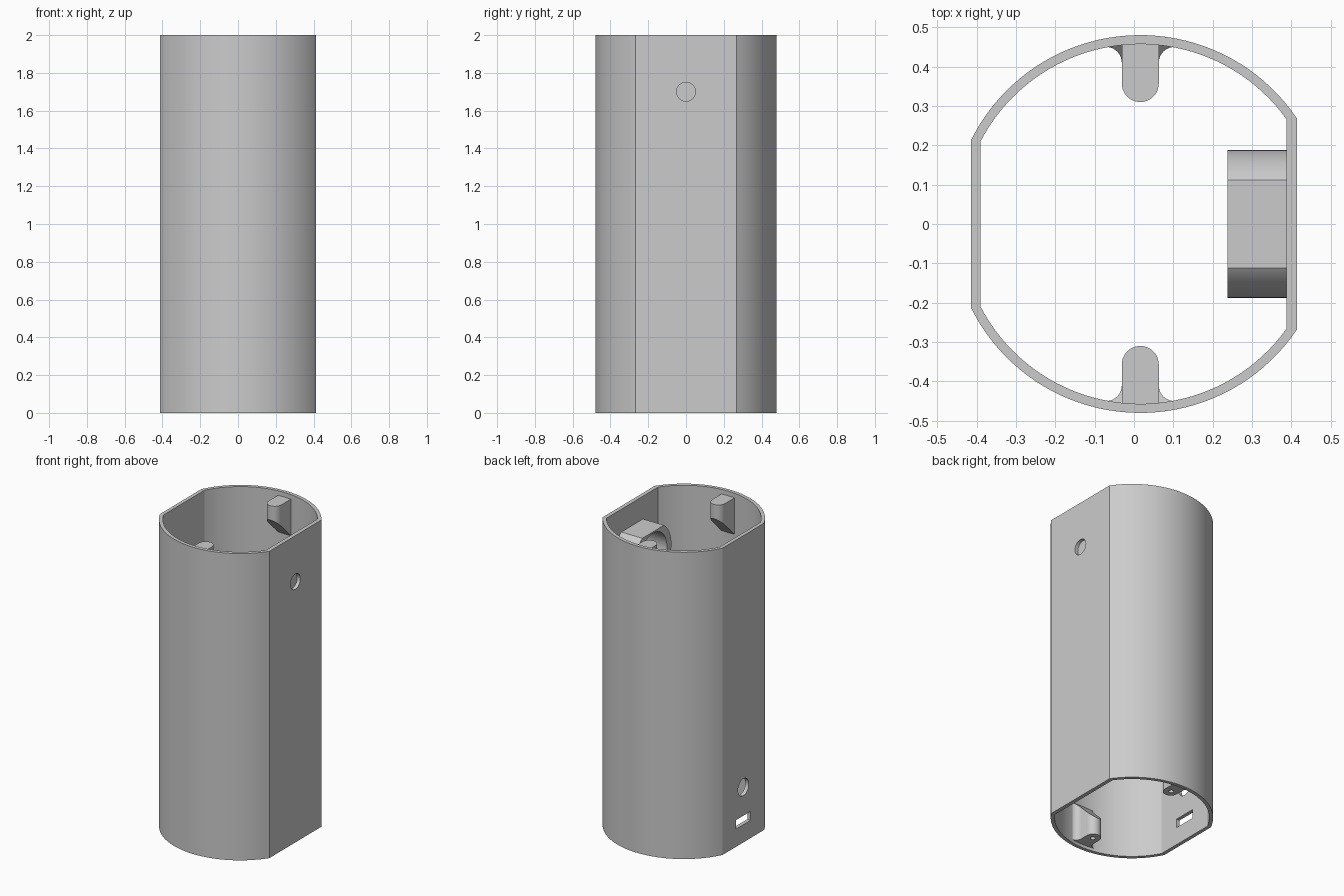
import bpy, bmesh, math
from mathutils import Vector

default = bpy.data.objects.get("Cube")
if default:
    bpy.data.objects.remove(default, do_unlink=True)

grey = bpy.data.materials.new("light_grey_plastic")
grey.use_nodes = True
grey.diffuse_color = (0.6, 0.6, 0.6, 1)
grey.node_tree.nodes["Principled BSDF"].inputs["Base Color"].default_value = (0.6, 0.6, 0.6, 1)

CX = 0.016          # centre of the round wall
WALL_IN = 0.457     # inner radius
HOLDER_Z = 1.7      # height of the lens holder and its hole


def arc(cx, cy, r, start, end, n):
    """Points on an arc, angles in degrees."""
    angles = [math.radians(start + (end - start) * i / n) for i in range(n + 1)]
    return [(cx + r * math.cos(a), cy + r * math.sin(a)) for a in angles]


def circle(cx, cy, r, n=48):
    return arc(cx, cy, r, 0, 360, n)[:-1]


def rectangle(cx, cy, w, h):
    return [(cx + sx * w / 2, cy + sy * h / 2) for sx, sy in ((-1, -1), (1, -1), (1, 1), (-1, 1))]


def prism(name, points, low, high, axis="z", cut=None):
    """Extrude a profile along z or x; cut is an optional (point, normal) plane."""
    place = (lambda p, t: (p[0], p[1], t)) if axis == "z" else (lambda p, t: (t, p[0], p[1]))
    bm = bmesh.new()
    base = bm.faces.new([bm.verts.new(place(p, low)) for p in points])
    moved = bmesh.ops.extrude_face_region(bm, geom=[base])["geom"]
    shift = Vector(place((0, 0), high - low))
    bmesh.ops.translate(bm, vec=shift, verts=[v for v in moved if isinstance(v, bmesh.types.BMVert)])
    if cut:
        geom = bm.verts[:] + bm.edges[:] + bm.faces[:]
        result = bmesh.ops.bisect_plane(bm, geom=geom, plane_co=cut[0], plane_no=cut[1], clear_outer=True)
        rim = [e for e in result["geom_cut"] if isinstance(e, bmesh.types.BMEdge)]
        bmesh.ops.holes_fill(bm, edges=rim)
    bmesh.ops.recalc_face_normals(bm, faces=bm.faces)
    mesh = bpy.data.meshes.new(name)
    bm.to_mesh(mesh)
    bm.free()
    obj = bpy.data.objects.new(name, mesh)
    bpy.context.collection.objects.link(obj)
    mesh.materials.append(grey)
    return obj


def select(obj):
    bpy.ops.object.select_all(action="DESELECT")
    obj.select_set(True)
    bpy.context.view_layer.objects.active = obj


def subtract(obj, *cutters):
    for cutter in cutters:
        cutter.hide_render = True
        select(obj)
        mod = obj.modifiers.new("cut", "BOOLEAN")
        mod.operation, mod.solver, mod.object = "DIFFERENCE", "EXACT", cutter
        bpy.ops.object.modifier_apply(modifier=mod.name)
        bpy.data.objects.remove(cutter, do_unlink=True)


def smooth(obj):
    select(obj)
    bpy.ops.object.shade_smooth_by_angle(angle=math.radians(20))


def flattened_round(r, left, right):
    """Circle trimmed by a flat on each side."""
    a = math.degrees(math.acos((right - CX) / r))
    b = math.degrees(math.acos((left - CX) / r))
    return arc(CX, 0, r, a, b, 40) + arc(CX, 0, r, -b, -a, 40)


# Hollow tube with its openings
tube = prism("tube_shell", flattened_round(0.48, -0.414, 0.414), 0, 2)
subtract(
    tube,
    prism("bore", flattened_round(WALL_IN, -0.39, 0.388), -0.1, 2.1),
    prism("lens_hole", circle(0, HOLDER_Z, 0.05), 0.35, 0.45, "x"),
    prism("cable_hole", circle(0, 0.36, 0.055), -0.45, -0.35, "x"),
    prism("port_slot", rectangle(0, 0.145, 0.15, 0.058), -0.45, -0.35, "x"),
)
smooth(tube)

# Round holder with a flat top behind the lens hole
holder = prism("lens_holder", circle(0, HOLDER_Z, 0.188, 64), 0.237, 0.392, "x",
               cut=((0, 0, HOLDER_Z + 0.151), (0, 0, 1)))
subtract(holder, prism("holder_bore", circle(0, HOLDER_Z, 0.142, 64), 0.2, 0.3885, "x"))
smooth(holder)

# Screw posts on the front and back walls, with 45 degree undersides or tops
R = 0.047
nose = arc(CX, 0.31 + R, R, 180, 360, 20)
plain_profile = nose + [(CX + R, 0.465), (CX - R, 0.465)]
right_flare = arc(CX + R + 0.04, 0.41, 0.04, 180, 90, 8)
left_flare = arc(CX - R - 0.04, 0.41, 0.04, 90, 0, 8)
flared_profile = (nose + right_flare + [(CX + R + 0.04, 0.465), (CX - R - 0.04, 0.465)]
                  + left_flare)

for side, s in (("front", -1), ("back", 1)):
    top = prism(side + "_top_post", [(x, s * y) for x, y in plain_profile], 1.6, 1.97,
                cut=((0, s * WALL_IN, 1.73), (0, -s, -1)))
    smooth(top)
    foot = prism(side + "_bottom_post", [(x, s * y) for x, y in flared_profile], 0.02, 0.4,
                 cut=((0, s * WALL_IN, 0.28), (0, -s, 1)))
    subtract(foot, prism("screw_hole", circle(CX, s * 0.36, 0.015, 20), -0.1, 0.12))
    smooth(foot)
